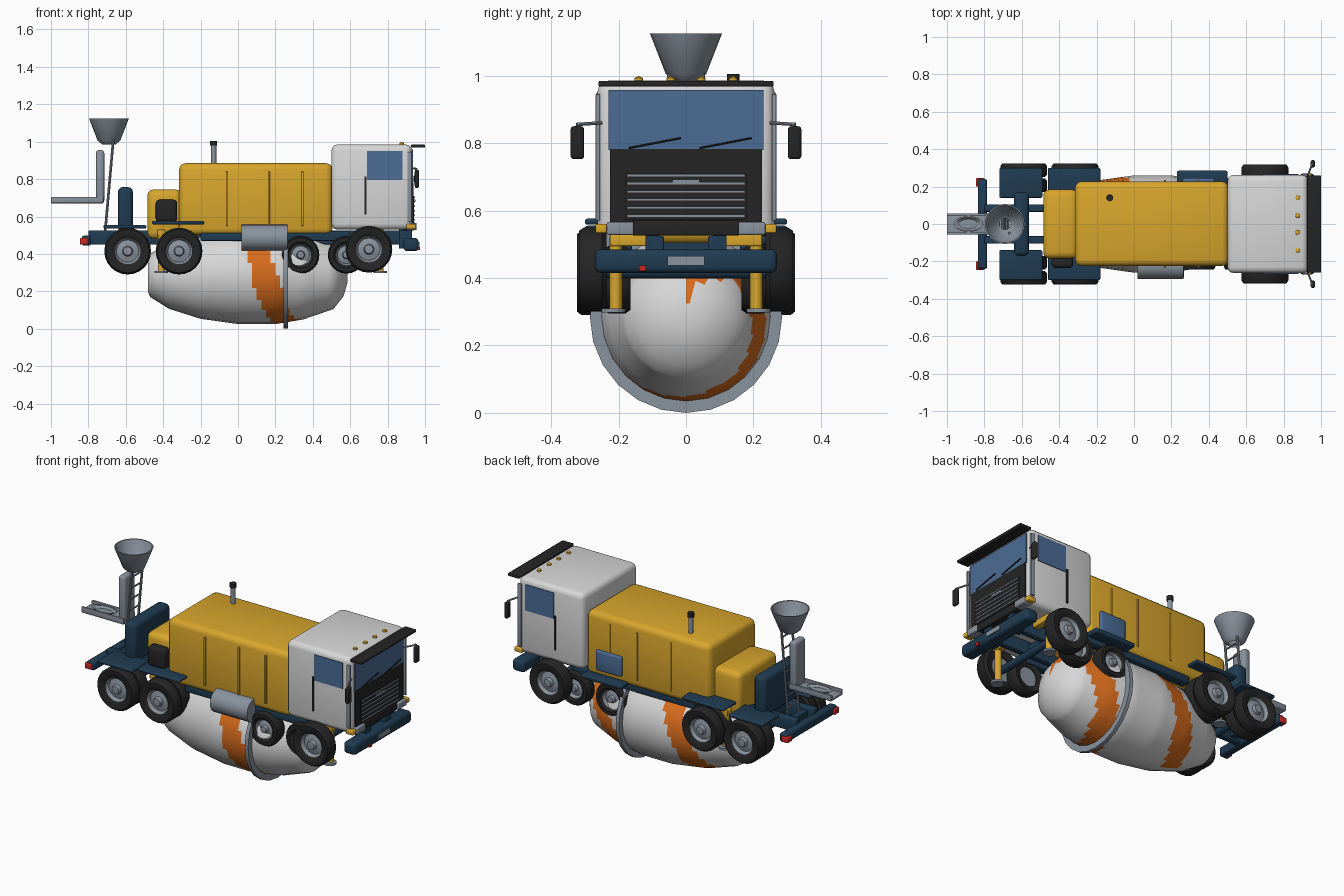
import bpy, bmesh, math
from mathutils import Vector

if "Cube" in bpy.data.objects:
    bpy.data.objects.remove(bpy.data.objects["Cube"])


def material(name, r, g, b):
    m = bpy.data.materials.new(name)
    m.diffuse_color = (r, g, b, 1)
    m.use_nodes = True
    m.node_tree.nodes["Principled BSDF"].inputs["Base Color"].default_value = m.diffuse_color
    return m


WHITE = material("white_paint", .68, .68, .68)
YELLOW = material("yellow_paint", .69, .38, .025)
NAVY = material("navy_frame", .014, .045, .085)
BLACK = material("black_rubber", .018, .018, .018)
STEEL = material("grey_steel", .25, .29, .34)
ORANGE = material("orange_stripe", .69, .15, .012)
GLASS = material("blue_glass", .07, .15, .30)
RED = material("red_lamp", .6, .02, .015)


def finish(name, bm, mat, angle=40):
    bmesh.ops.recalc_face_normals(bm, faces=bm.faces[:])
    me = bpy.data.meshes.new(name)
    bm.to_mesh(me)
    bm.free()
    for p in me.polygons:
        p.use_smooth = True
    me.set_sharp_from_angle(angle=math.radians(angle))
    me.materials.append(mat)
    ob = bpy.data.objects.new(name, me)
    bpy.context.collection.objects.link(ob)
    return ob


def box(name, x, y, z, mat, bevel=0):
    """Box from (min, max) pairs with optional rounded edges."""
    bm = bmesh.new()
    bmesh.ops.create_cube(bm, size=1)
    for v in bm.verts:
        v.co = [(a + b) / 2 + c * (b - a) for (a, b), c in zip((x, y, z), v.co)]
    if bevel:
        bmesh.ops.bevel(bm, geom=bm.edges[:], offset=bevel, segments=3,
                        profile=.5, affect='EDGES')
    return finish(name, bm, mat)


def lathe(name, pts, mat, loc, axis=(0, 0, 1), seg=24, closed=False):
    """Spin (radius, height) points around an axis through loc."""
    bm = bmesh.new()
    q = Vector(axis).to_track_quat('Z', 'Y')
    rings = [[bm.verts.new(Vector(loc) + q @ Vector((r * math.cos(a), r * math.sin(a), h)))
              for a in (2 * math.pi * i / seg for i in range(seg))] for r, h in pts]
    pairs = list(zip(rings, rings[1:]))
    if closed:
        pairs.append((rings[-1], rings[0]))
    for a, b in pairs:
        for i in range(seg):
            j = (i + 1) % seg
            bm.faces.new((a[i], a[j], b[j], b[i]))
    bmesh.ops.remove_doubles(bm, verts=bm.verts[:], dist=1e-5)
    return finish(name, bm, mat)


def rod(name, a, b, r, mat, seg=12):
    d = Vector(b) - Vector(a)
    return lathe(name, [(0, 0), (r, 0), (r, d.length), (0, d.length)], mat, a, d, seg)


def span(s, a, b):
    """Sideways range mirrored by sign s."""
    return tuple(sorted((s * a, s * b)))


# Mixing drum: lathed shell with a stepped helical stripe
shape = [(-.48, .09), (-.47, .115), (-.37, .178), (-.2, .232), (0, .26), (.2, .26),
         (.35, .235), (.51, .18), (.565, .11), (.585, .04)]
rings = [(0, -.48)]
for (x0, r0), (x1, r1) in zip(shape, shape[1:]):
    n = max(1, round((x1 - x0) / .025))
    rings += [(r0 + (r1 - r0) * i / n, x0 + (x1 - x0) * i / n) for i in range(n)]
rings += [(.04, .585), (0, .585)]
AXIS_Z = .285
drum = lathe("mixing_drum", rings, WHITE, (0, 0, AXIS_Z), (1, 0, 0))
drum.data.materials.append(ORANGE)
for p in drum.data.polygons:
    c = p.center
    turn = math.degrees(math.atan2(-c.y, AXIS_Z - c.z))
    for u in (turn, turn + 360):
        if u < 360 and abs(c.x - (.27 - .52 * u / 360)) < .065:
            p.material_index = 1
lathe("drum_ring", [(.25, -.011), (.285, -.011), (.285, .011), (.25, .011)], STEEL,
      (.255, 0, AXIS_Z), (1, 0, 0), closed=True)

# Engine housing and rear cover
box("engine_housing", (-.315, .505), (-.225, .228), (.5, .885), YELLOW, .035)
box("rear_cover", (-.485, -.3), (-.185, .185), (.48, .745), YELLOW, .035)
for s in (-1, 1):
    for x in (-.06, .165, .345):
        box("housing_rib", (x - .005, x + .005), span(s, .22, .234), (.55, .84), YELLOW, .002)
rod("exhaust_pipe", (-.13, .14, .87), (-.13, .14, .985), .014, STEEL)
rod("exhaust_cap", (-.13, .14, .98), (-.13, .14, 1.005), .019, BLACK)
box("air_filter", (-.44, -.325), (-.235, -.17), (.57, .69), BLACK, .02)
box("side_hatch", (.26, .43), (.22, .245), (.55, .67), GLASS, .01)
rod("side_tank", (.02, -.225, .487), (.265, -.225, .487), .069, STEEL, 24)

# Cab body, glazing and trim
box("cab", (.5, .93), (-.262, .262), (.53, .985), WHITE, .032)
box("windshield", (.925, .936), (-.23, .23), (.78, .957), GLASS)
box("front_panel", (.925, .937), (-.225, .225), (.565, .782), BLACK)
box("grille", (.93, .942), (-.18, .18), (.572, .71), BLACK)
for i in range(6):
    z = .58 + i * .024
    box("grille_slat", (.935, .947), (-.175, .175), (z, z + .008), STEEL)
box("grille_plate", (.935, .95), (-.04, .04), (.678, .692), STEEL)
visor = box("sun_visor", (.925, 1.0), (-.26, .26), (.968, .984), BLACK, .004)
for y in (-.14, -.045, .045, .14):
    lathe("roof_lamp", [(0, 0), (.013, 0), (.012, .01), (0, .016)], YELLOW, (.875, y, .983), seg=12)
for y in (-.17, .04):
    rod("wiper", (.943, y, .785), (.943, y + .155, .815), .004, BLACK, 6)
for s in (-1, 1):
    box("side_window", (.69, .88), span(s, .258, .266), (.795, .95), GLASS)
    box("door_seam", (.677, .686), span(s, .258, .268), (.61, .815), BLACK)
    box("door_pillar", (.905, .93), span(s, .255, .268), (.57, .945), STEEL, .003)
    rod("mirror_arm", (.925, s * .25, .86), (.955, s * .325, .855), .005, STEEL, 8)
    rod("mirror_stem", (.95, s * .32, .86), (.955, s * .32, .82), .005, STEEL, 8)
    box("mirror", (.945, .968), span(s, .302, .342), (.752, .85), BLACK, .01)
    box("headlight", (.9, .955), span(s, .155, .235), (.528, .566), STEEL, .005)
    box("turn_lamp", (.9, .95), span(s, .235, .268), (.533, .56), YELLOW, .005)
box("lower_bar", (.88, .945), (-.16, .16), (.526, .57), BLACK, .005)

# Chassis rails, cross members and bumpers
for s in (-1, 1):
    box("chassis_rail", (-.8, .93), span(s, .065, .105), (.45, .525), NAVY, .006)
    box("side_sill", (-.2, .6), span(s, .16, .215), (.47, .52), NAVY, .006)
    box("bumper_bracket", (.86, .93), span(s, .08, .12), (.43, .53), NAVY)
    box("tail_lamp", (-.845, -.8), span(s, .2, .245), (.45, .485), RED, .005)
for x in (-.74, -.59, -.45, .65, .86):
    box("cross_member", (x - .02, x + .02), (-.1, .1), (.465, .505), NAVY)
box("front_bumper", (.885, .965), (-.27, .27), (.415, .485), NAVY, .018)
box("bumper_plate", (.96, .971), (-.055, .055), (.437, .465), STEEL)
box("front_red_lamp", (.955, .972), (-.14, -.118), (.42, .437), RED)
box("rear_bumper", (-.835, -.785), (-.24, .24), (.445, .498), NAVY, .012)
box("rear_tank", (-.642, -.562), (-.17, .17), (.52, .757), NAVY, .025)


# Wheels: rounded tyre and recessed hub on each side
def wheel(x, z, r, s, inner, outer):
    w = outer - inner
    k = .56 * r
    lathe("tyre", [(k, .01), (.9 * r, 0), (r, .18 * w), (r, .82 * w), (.92 * r, w), (.7 * r, w), (k, w - .012)],
          BLACK, (x, s * inner, z), (0, s, 0), closed=True)
    lathe("wheel_hub", [(0, .015), (k, .015), (k, w - .012), (.85 * k, w - .03), (.4 * k, w - .022),
                        (.32 * k, w - .003), (0, w)], STEEL, (x, s * inner, z), (0, s, 0))


for s in (-1, 1):
    for x in (-.59, -.315):
        wheel(x, .415, .125, s, .17, .243)
        wheel(x, .415, .125, s, .25, .323)
    wheel(.7, .425, .125, s, .235, .317)
    wheel(.335, .395, .1, s, .165, .243)
    wheel(.58, .395, .1, s, .165, .243)
    box("rear_fender", (-.72, -.49), span(s, .14, .3), (.535, .555), NAVY, .008)
    box("middle_fender", (-.46, -.18), span(s, .15, .3), (.558, .576), NAVY, .008)
    # Outrigger jacks
    for x in (-.41, .76):
        rod("jack_post", (x, s * .208, .31), (x, s * .208, .52), .019, YELLOW)
        rod("jack_foot", (x, s * .215, .298), (x, s * .215, .31), .036, STEEL, 16)
        box("jack_beam", (x - .022, x + .022), span(s, .1, .225), (.495, .53), YELLOW, .004)
for x in (-.59, -.315, .7):
    rod("axle", (x, -.25, .42), (x, .25, .42), .022, NAVY)
box("front_fender", (.23, .5), (.2, .285), (.498, .525), NAVY, .01)

# Hopper, ladder and discharge chute at the tail
lathe("hopper", [(.035, 0), (.06, .02), (.107, .14), (.1, .14), (.052, .024), (.03, .01)], STEEL,
      (-.69, 0, .985), closed=True)
for s in (-1, 1):
    rod("ladder_rail", (-.712, s * .05, .5), (-.665, s * .05, 1.03), .007, STEEL, 8)
for i in range(7):
    t = .1 + i * .13
    x, z = -.712 + .047 * t, .5 + .53 * t
    rod("ladder_rung", (x, -.05, z), (x, .05, z), .005, STEEL, 8)
box("chute_column", (-.76, -.715), (-.05, .05), (.67, .955), STEEL, .015)
box("chute_floor", (-1.0, -.72), (-.055, .055), (.67, .688), STEEL, .004)
for s in (-1, 1):
    box("chute_side", (-1.0, -.72), span(s, .042, .056), (.675, .705), STEEL, .003)
basin = lathe("chute_basin", [(.03, 0), (.042, .014), (.036, .014), (.026, .003)], STEEL,
              (0, 0, .686), closed=True)
basin.scale.x = 1.9
basin.location.x = -.885
